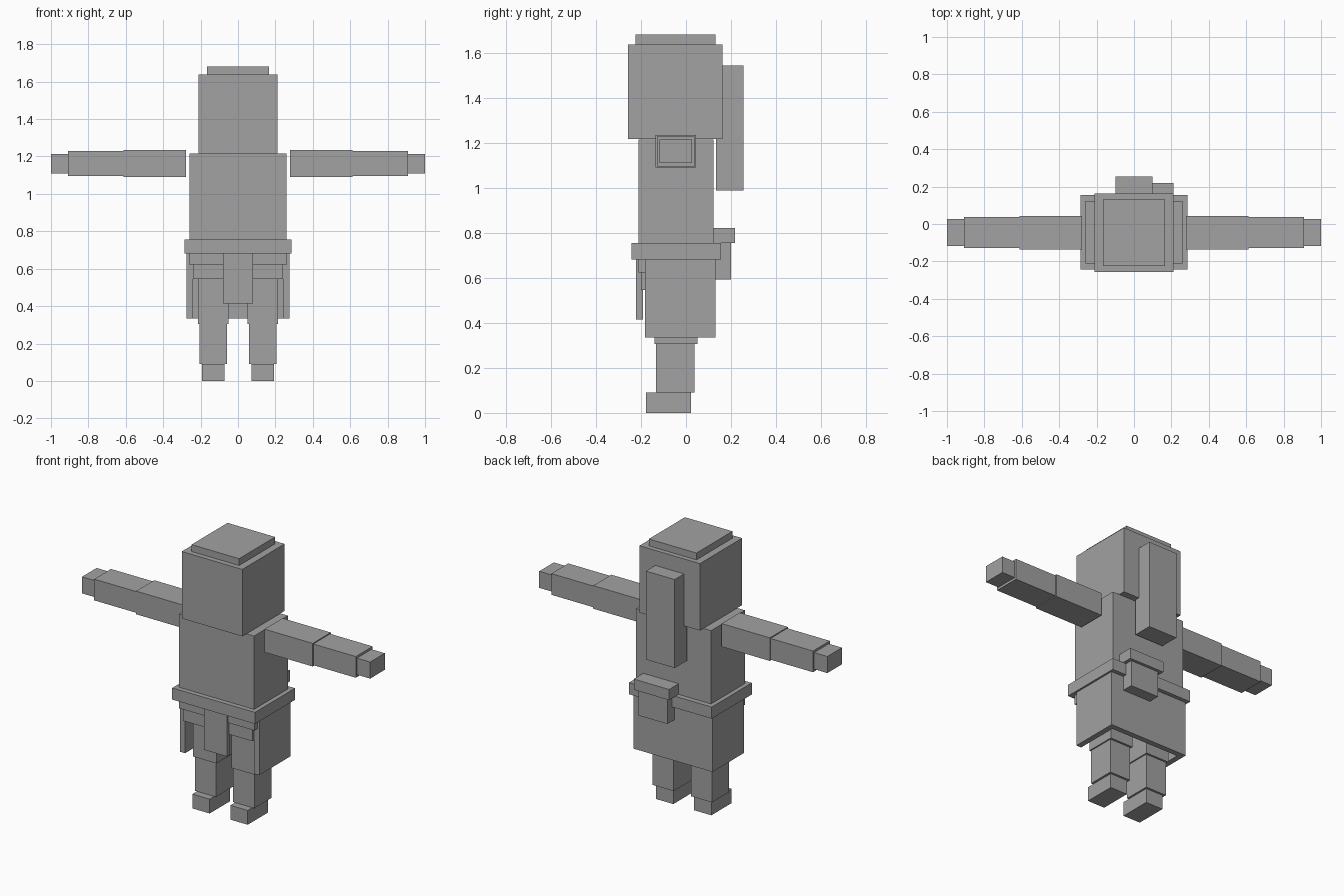
import bpy

default = bpy.data.objects.get("Cube")
if default:
    bpy.data.objects.remove(default, do_unlink=True)

GREY = (0.36, 0.36, 0.36, 1)
grey = bpy.data.materials.new("plain_grey")
grey.use_nodes = True
grey.diffuse_color = GREY
grey.node_tree.nodes["Principled BSDF"].inputs["Base Color"].default_value = GREY


def box(name, x, y, z):
    """Flat-sided block given its (low, high) range on each axis."""
    spans = (x, y, z)
    bpy.ops.mesh.primitive_cube_add(size=1, location=[(a + b) / 2 for a, b in spans])
    block = bpy.context.object
    block.name = block.data.name = name
    for vert in block.data.vertices:
        for axis, (a, b) in enumerate(spans):
            vert.co[axis] *= b - a
    block.data.materials.append(grey)
    return block


def pair(name, x, y, z):
    """Block on the left (+x) side and its mirror on the right."""
    box("left_" + name, x, y, z)
    box("right_" + name, (-x[1], -x[0]), y, z)


def centred(name, half_width, y, z):
    box(name, (-half_width, half_width), y, z)


# Head and torso
centred("head", 0.21, (-0.257, 0.162), (1.217, 1.637))
centred("cap_top", 0.165, (-0.225, 0.132), (1.637, 1.68))
centred("torso", 0.26, (-0.212, 0.123), (0.755, 1.215))
centred("belt", 0.287, (-0.242, 0.155), (0.682, 0.755))

# Layered hips and front cloth
centred("pelvis", 0.262, (-0.212, 0.123), (0.623, 0.682))
centred("hip_layer", 0.24, (-0.2, 0.11), (0.545, 0.623))
centred("front_cloth", 0.079, (-0.223, -0.192), (0.415, 0.682))

# Coat skirt, open at the front
pair("coat_side", (0.24, 0.275), (-0.182, 0.13), (0.335, 0.682))
centred("coat_back", 0.24, (0.095, 0.13), (0.335, 0.682))

# Back case and belt pouch
centred("back_case", 0.1, (0.133, 0.255), (0.988, 1.543))
box("pouch", (-0.01, 0.188), (0.123, 0.2), (0.592, 0.755))
box("pouch_lid", (-0.035, 0.21), (0.12, 0.218), (0.755, 0.822))

# Arms held straight out
pair("upper_arm", (0.278, 0.613), (-0.135, 0.044), (1.089, 1.234))
pair("forearm", (0.613, 0.908), (-0.129, 0.038), (1.095, 1.228))
pair("hand", (0.908, 1.0), (-0.118, 0.027), (1.11, 1.214))

# Legs
pair("thigh", (0.052, 0.214), (-0.14, 0.05), (0.305, 0.545))
pair("shin", (0.06, 0.206), (-0.133, 0.037), (0.09, 0.305))
pair("foot", (0.072, 0.192), (-0.178, 0.023), (0.0, 0.09))
